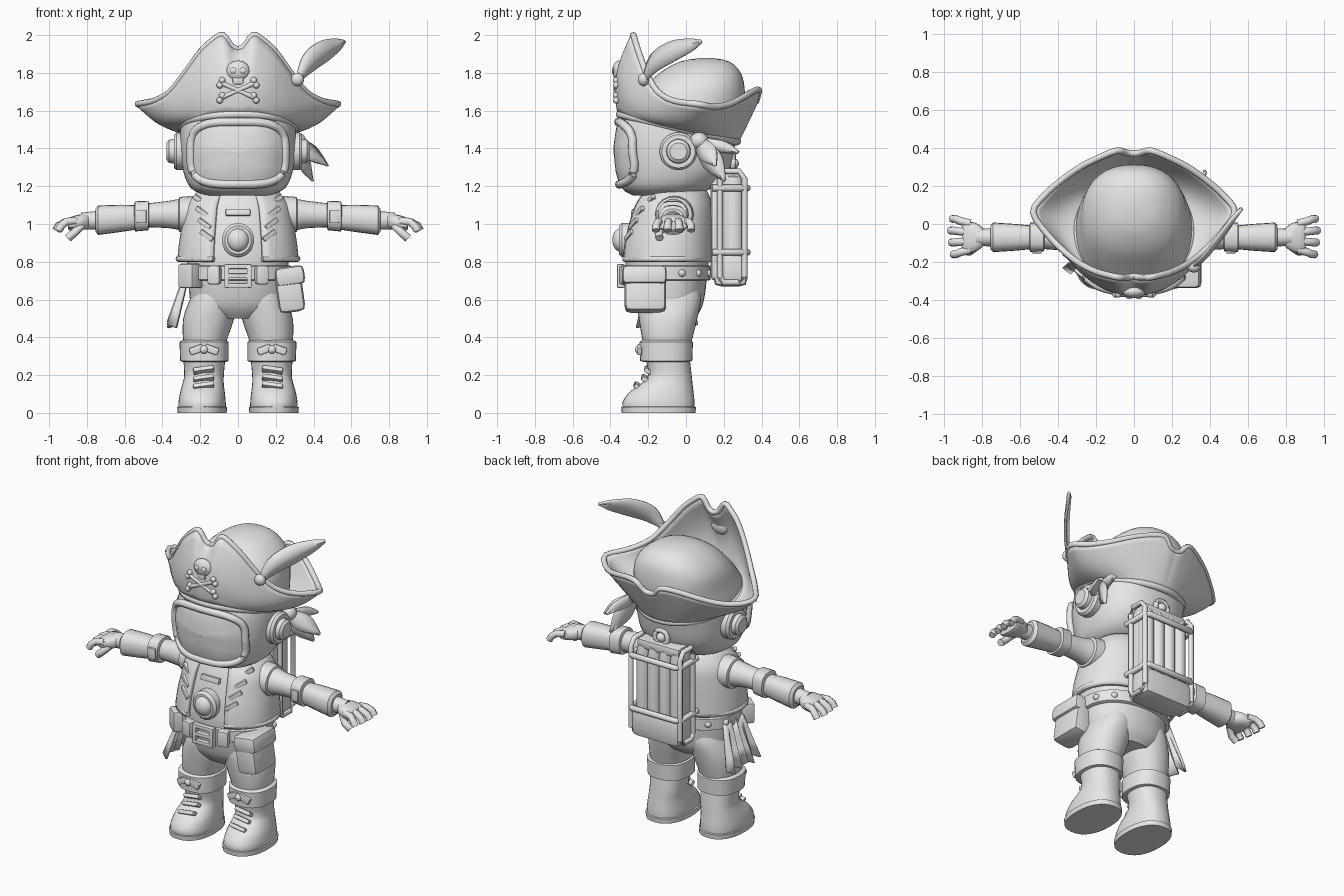
import bpy, bmesh, math
from mathutils import Vector, Euler
from math import sin, cos, pi, radians

if "Cube" in bpy.data.objects:
    bpy.data.objects.remove(bpy.data.objects["Cube"])

grey = bpy.data.materials.new("plain grey")
grey.diffuse_color = (0.8, 0.8, 0.8, 1)
grey.use_nodes = True
grey.node_tree.nodes["Principled BSDF"].inputs["Base Color"].default_value = grey.diffuse_color


def finish(name, bm, angle=35, solid=0):
    bmesh.ops.recalc_face_normals(bm, faces=bm.faces)
    me = bpy.data.meshes.new(name)
    bm.to_mesh(me)
    bm.free()
    ob = bpy.data.objects.new(name, me)
    bpy.context.collection.objects.link(ob)
    me.materials.append(grey)
    if solid:
        m = ob.modifiers.new("thickness", 'SOLIDIFY')
        m.thickness, m.offset = solid, 0
    bpy.ops.object.select_all(action='DESELECT')
    ob.select_set(True)
    bpy.context.view_layer.objects.active = ob
    bpy.ops.object.shade_smooth_by_angle(angle=radians(angle))
    return ob


def spline(pts, k):
    """Catmull-Rom through tuples, k steps per span."""
    P = [Vector(p) for p in pts]
    out = []
    for i in range(len(P) - 1):
        a, b, c, d = P[max(i - 1, 0)], P[i], P[i + 1], P[min(i + 2, len(P) - 1)]
        for j in range(k):
            t = j / k
            out.append(b + (c - a) * (t / 2) + (a * 2 - b * 5 + c * 4 - d) * (t * t / 2)
                       + (b * 3 - a - c * 3 + d) * (t ** 3 / 2))
    return out + [P[-1]]


def sheet(name, rows, closed=False, caps=False, solid=0, angle=35):
    """Skin rows of points that all have the same length."""
    bm = bmesh.new()
    V = [[bm.verts.new(p) for p in r] for r in rows]
    n = len(V[0])
    for a, b in zip(V, V[1:]):
        for i in range(n if closed else n - 1):
            j = (i + 1) % n
            bm.faces.new((a[i], a[j], b[j], b[i]))
    if caps:
        bm.faces.new(V[0])
        bm.faces.new(V[-1])
    return finish(name, bm, angle, solid)


def sup(a, p):
    c, s = cos(a), sin(a)
    return math.copysign(abs(c) ** (2 / p), c), math.copysign(abs(s) ** (2 / p), s)


def loft(name, rings, p=2.0, n=32, k=3, axis='Z', side=1, gap=None, solid=0, angle=35):
    """Rings are (height, centre a, centre b, radius a, radius b)."""
    rows = []
    R = spline(rings, k) if k > 1 else rings
    for h, ca, cb, ra, rb in R:
        row = []
        for i in range(n):
            a = 2 * pi * i / n if gap is None else -pi / 2 + gap + (2 * pi - 2 * gap) * i / (n - 1)
            u, v = sup(a, p)
            u, v = ca + ra * u, cb + rb * v
            row.append((side * u, v, h) if axis == 'Z' else (side * h, u, v) if axis == 'X' else (u, h, v))
        rows.append(row)
    return sheet(name, rows, gap is None, gap is None, solid, angle)


def surf(rings, p, x, z):
    """Front y of a lofted body at x, z."""
    for a, b in zip(rings, rings[1:]):
        if a[0] <= z <= b[0]:
            t = (z - a[0]) / (b[0] - a[0])
            _, _, cy, rx, ry = [u + (v - u) * t for u, v in zip(a, b)]
            return cy - ry * max(0, 1 - min(1, abs(x / rx)) ** p) ** (1 / p)
    return 0


def tube(name, pts, r, closed=False, n=8):
    P = [Vector(p) for p in pts]
    rows = []
    for i, p in enumerate(P):
        a = P[i - 1] if closed or i else p
        b = P[(i + 1) % len(P)] if closed or i < len(P) - 1 else p
        d = (b - a).normalized()
        u = d.cross(Vector((0, 0, 1)) if abs(d.z) < 0.9 else Vector((0, 1, 0))).normalized()
        w = d.cross(u)
        rows.append([p + (u * cos(2 * pi * j / n) + w * sin(2 * pi * j / n)) * r for j in range(n)])
    if closed:
        rows.append(rows[0])
    return sheet(name, rows, True, not closed, angle=50)


def box(name, loc, size, rot=(0, 0, 0), bevel=0.015):
    bm = bmesh.new()
    bmesh.ops.create_cube(bm, size=1)
    bmesh.ops.scale(bm, vec=size, verts=bm.verts)
    bmesh.ops.bevel(bm, geom=bm.edges[:], offset=bevel, segments=2, affect='EDGES', profile=0.6)
    ob = finish(name, bm)
    ob.location, ob.rotation_euler = loc, Euler([radians(a) for a in rot])
    return ob


def ball(name, loc, size):
    bm = bmesh.new()
    bmesh.ops.create_uvsphere(bm, u_segments=24, v_segments=14, radius=1)
    bmesh.ops.scale(bm, vec=size, verts=bm.verts)
    bmesh.ops.translate(bm, vec=loc, verts=bm.verts)
    return finish(name, bm, 60)


def leaf(name, path, widths, across, solid=0.015):
    """Flat blade along a path, slightly creased along its middle."""
    A = Vector(across).normalized()
    C = spline([tuple(p) + (w,) for p, w in zip(path, widths)], 4)
    return sheet(name, [[c.xyz - A * c[3], c.xyz + Vector((0.006, -0.008, 0)), c.xyz + A * c[3]] for c in C], solid=solid)


# helmet, visor and earpieces
HELM = [(1.15, 0, -.13, .17, .15), (1.19, 0, -.1, .25, .24), (1.28, 0, -.07, .29, .295), (1.4, 0, -.06, .305, .318),
        (1.52, 0, -.04, .305, .32), (1.62, 0, 0, .285, .31), (1.72, 0, .045, .265, .265), (1.8, 0, .075, .21, .215),
        (1.86, 0, .1, .12, .13), (1.88, 0, .11, .02, .02)]
loft("helmet", HELM, 2.3, 48, angle=60)


def visor_ring(f, lift):
    pts = []
    for i in range(48):
        u, v = sup(2 * pi * i / 48, 3.6)
        x, z = .25 * f * u, 1.375 + .165 * f * v
        pts.append((x, surf(HELM, 2.5, x, z) - lift, z))
    return pts


sheet("visor_glass", [visor_ring(f, .008) for f in (.02, .3, .6, .8, .97)], closed=True, angle=60)
tube("visor_frame", visor_ring(1, .008), .023, True)
for s in (-1, 1):
    loft("earpiece_base", [(.27, -.04, 1.385, .1, .1), (.325, -.04, 1.385, .1, .1), (.34, -.04, 1.385, .088, .088)], k=1, axis='X', side=s)
    loft("earpiece_cap", [(.33, -.04, 1.385, .066, .066), (.365, -.04, 1.385, .062, .062), (.378, -.04, 1.385, .045, .045)], k=1, axis='X', side=s)

# cocked hat
half = spline([(0, -.275, 1.925), (.035, -.28, 1.94), (.08, -.28, 2.0), (.13, -.27, 1.975), (.2, -.25, 1.91),
               (.28, -.21, 1.8), (.36, -.15, 1.70), (.45, -.06, 1.65), (.53, .06, 1.635), (.47, .15, 1.62), (.38, .23, 1.635),
               (.28, .3, 1.67), (.18, .35, 1.7), (.09, .385, 1.71), (.04, .375, 1.66), (0, .37, 1.65)], 3)
rim = half + [Vector((-p.x, p.y, p.z)) for p in reversed(half[1:-1])]


def hat_row(t):
    row = []
    for p in rim:
        a = math.atan2((p.y - .05) * 1.35, p.x)
        y = -.04 + .31 * sin(a)
        q = Vector((.3 * cos(a), y, 1.5 - .23 * y)).lerp(p, t)
        q.y -= .045 * sin(pi * t) * max(0, -sin(a))
        q.z -= .03 * sin(pi * t) * abs(cos(a))
        row.append(q)
    return row


sheet("hat_brim", [hat_row(i / 8) for i in range(9)], closed=True, solid=.024, angle=50)
tube("hat_trim", rim, .017, True)
tube("hat_band", hat_row(0), .022, True)

# skull and crossed bones badge
ball("skull", (0, -.355, 1.81), (.062, .035, .055))
box("skull_jaw", (0, -.365, 1.76), (.06, .035, .045))
for s in (-1, 1):
    ball("skull_eye_ridge", (s * .025, -.385, 1.812), (.018, .008, .016))
    tube("crossed_bone", [(-s * .085, -.37, 1.67), (s * .085, -.37, 1.745)], .013)
    for e in (-1, 1):
        for d in (-.013, .013):
            ball("bone_knob", (s * e * .09 - s * e * d * .5, -.37, 1.7075 + e * .04 + d), (.017, .017, .017))

# feather with button
ball("feather_button", (.315, -.225, 1.765), (.035, .03, .035))
leaf("feather", [(.31, -.22, 1.76), (.37, -.17, 1.85), (.45, -.07, 1.915), (.52, .03, 1.95), (.56, .085, 1.965)],
     [.012, .05, .058, .035, .004], (.45, .3, -.75))

# knotted scarf tails
ball("scarf_knot", (.31, .07, 1.44), (.05, .05, .045))
for tip, w in (((.47, .16, 1.31), .055), ((.39, .21, 1.23), .06), ((.37, .28, 1.38), .045)):
    b = Vector((.31, .07, 1.44))
    leaf("scarf_tail", [b, b.lerp(Vector(tip), .5), tip], [.025, w, .004], (.3, .7, .55))

# torso and open jacket
TORSO = [(.74, 0, -.1, .26, .215), (.82, 0, -.1, .27, .22), (.95, 0, -.095, .255, .21), (1.1, 0, -.075, .24, .185), (1.19, 0, -.06, .19, .15)]
JACKET = [(.8, 0, -.1, .31, .24), (.9, 0, -.095, .3, .235), (1.02, 0, -.08, .28, .22), (1.1, 0, -.07, .26, .2), (1.17, 0, -.06, .2, .16)]
loft("shirt", TORSO, 2.3)
loft("jacket", JACKET, 2.2, 40, gap=.4, solid=.025)
tube("jacket_hem", [(.315 * cos(a), -.1 + .245 * sin(a), .815) for a in [-pi / 2 + .42 + i * (2 * pi - .84) / 32 for i in range(33)]], .016)
loft("collar", [(1.13, 0, -.06, .22, .18), (1.19, 0, -.06, .2, .165)], k=1)
for s in (-1, 1):
    for i in range(4):
        x, z = s * (.2 - .012 * i), 1.125 - .062 * i
        box("jacket_tab", (x, surf(JACKET, 2.2, x, z) - .012, z), (.085, .025, .026), (0, -s * 32, s * 28), .006)

# chest lamp and plate
loft("chest_lamp_ring", [(-.28, 0, .915, .085, .09), (-.34, 0, .915, .085, .09), (-.355, 0, .915, .07, .075)], k=1, axis='Y')
ball("chest_lamp", (0, -.345, .915), (.058, .045, .062))
box("chest_plate", (0, -.275, 1.06), (.13, .03, .035), (-12, 0, 0), .006)

# belt, buckle and pouches
loft("hips", [(.5, 0, -.085, .14, .13), (.56, 0, -.09, .24, .175), (.66, 0, -.095, .26, .2), (.78, 0, -.1, .265, .215)], 2.2)
loft("belt", [(.7, 0, -.1, .275, .222), (.705, 0, -.1, .285, .23), (.775, 0, -.1, .285, .23), (.78, 0, -.1, .275, .222)], 2.2, k=1)
for z in (.675, .725, .775):
    box("buckle_bar", (0, -.345, z), (.14, .035, .024), bevel=.006)
for s in (-1, 1):
    box("buckle_side", (s * .06, -.345, .725), (.025, .04, .125), bevel=.006)
    box("belt_pouch", (s * .125, -.325, .73), (.07, .05, .1), (0, 0, s * 14))
box("side_case", (-.25, -.24, .725), (.1, .1, .13), (0, 0, -40))
for a in (20, 45, 70, 110, 135, 160):
    r = radians(a)
    ball("belt_stud", (.285 * cos(r), -.1 + .23 * sin(r), .74), (.02, .02, .02))
box("hip_bag", (.275, -.215, .64), (.14, .22, .215), (0, -8, 0), .035)
box("hip_bag_flap", (.275, -.22, .725), (.155, .235, .1), (0, -8, 0), .03)

# pleated sash hanging at the hip
sheet("hip_sash", [[(-.27 - .08 * t - .016 * (1 if i % 2 else -1) * (.3 + t), -.1 + (i / 10 - .5) * (.2 + .12 * t), .72 - .27 * t + .015 * (i % 3))
                    for i in range(11)] for t in (0, .33, .66, 1)], solid=.014, angle=20)

for s in (-1, 1):
    # arm, cuffs and hand
    loft("sleeve", [(.18, -.06, 1.05, .1, .1), (.28, -.065, 1.05, .088, .088), (.37, -.07, 1.05, .07, .072), (.5, -.07, 1.045, .06, .062)], axis='X', side=s, n=20)
    loft("shoulder_cuff", [(.23, -.06, 1.05, .105, .1), (.31, -.065, 1.05, .098, .093), (.315, -.065, 1.05, .08, .08)], k=1, axis='X', side=s, n=20)
    loft("elbow_band", [(.47, -.07, 1.045, .06, .06), (.475, -.07, 1.045, .074, .078), (.545, -.07, 1.04, .078, .08), (.55, -.07, 1.04, .06, .06)], 2.8, k=1, axis='X', side=s, n=20)
    box("elbow_clasp", (s * .51, -.145, 1.04), (.05, .02, .07), bevel=.006)
    loft("gauntlet", [(.54, -.07, 1.035, .062, .065), (.62, -.07, 1.03, .07, .072), (.74, -.07, 1.02, .078, .078), (.755, -.07, 1.02, .06, .06)], 2.4, k=1, axis='X', side=s, n=20)
    loft("wrist", [(.74, -.07, 1.02, .048, .05), (.83, -.07, 1.015, .045, .045)], k=1, axis='X', side=s, n=16)
    loft("palm", [(.79, -.07, 1.015, .045, .035), (.83, -.07, 1.01, .075, .042), (.89, -.07, 1.0, .085, .035), (.9, -.07, 1.0, .07, .02)], 2.6, axis='X', side=s, n=16)
    for i in range(4):
        y = .002 - i * .046
        out = (-.07 - y) * -.35
        end = (.955, .965, .96, .95)[i]
        tube("finger", [(s * .86, y, 1.015), (s * .91, y + out * .5, 1.012), (s * (end - .015), y + out, .99), (s * end, y + out, .965)], .021)
    tube("thumb", [(s * .83, -.12, .99), (s * .865, -.145, .955), (s * .9, -.14, .925)], .022)

    # trouser leg
    loft("trouser_leg", [(.3, .17, -.1, .1, .11), (.38, .175, -.1, .115, .13), (.5, .155, -.095, .135, .155), (.6, .13, -.09, .125, .17), (.66, .12, -.09, .11, .16)], 2.2, side=s)
    # boot with cuff, sole, straps and flap
    loft("boot", [(.02, .19, -.145, .125, .19), (.06, .19, -.145, .125, .19), (.11, .188, -.13, .118, .17), (.15, .185, -.105, .11, .14),
                  (.2, .18, -.085, .105, .115), (.3, .178, -.1, .112, .118)], 2.3, side=s)
    loft("boot_sole", [(0, .19, -.145, .13, .195), (.03, .19, -.145, .132, .198), (.035, .19, -.145, .12, .185)], 2.3, k=1, side=s)
    loft("boot_cuff", [(.27, .178, -.105, .115, .12), (.275, .178, -.105, .128, .138), (.375, .18, -.105, .13, .142), (.385, .18, -.105, .115, .125)], 2.4, k=1, side=s)
    for i, (y, z) in enumerate(((-.262, .14), (-.222, .18), (-.208, .225))):
        box("boot_strap", (s * .182, y + .01, z), (.11, .05, .025), (-30, s * 8, 0), .008)
    for d in (-1, 1):
        box("cuff_bow", (s * .18 + d * .04, -.245, .335), (.075, .025, .04), (0, d * 20, 0), .008)
    ball("cuff_knot", (s * .18, -.25, .335), (.022, .02, .022))

# tank backpack
box("pack_body", (0, .19, .98), (.32, .12, .56), bevel=.03)
box("pack_base", (0, .235, .755), (.34, .18, .17), bevel=.04)
for x in (-.12, -.04, .04, .12):
    loft("pack_tank", [(.76, x, .25, .044, .055), (1.2, x, .25, .044, .055), (1.25, x, .25, .036, .045), (1.27, x, .25, .015, .02)], k=1, n=16)
for z in (.85, 1.19):
    tube("pack_rail", [(-.175, .14, z), (-.175, .31, z), (-.155, .325, z), (.155, .325, z), (.175, .31, z), (.175, .14, z)], .018)
for s in (-1, 1):
    tube("pack_frame", [(s * .175, .18, .72), (s * .175, .2, .69), (s * .175, .28, .69), (s * .175, .31, .72), (s * .175, .31, 1.24),
                        (s * .175, .28, 1.28), (s * .175, .2, 1.28), (s * .175, .18, 1.24)], .016, True)
box("pack_lid", (0, .22, 1.26), (.3, .14, .06), bevel=.02)
tube("pack_handle", [(.045 * cos(i * pi / 8), .25, 1.32 + .045 * sin(i * pi / 8)) for i in range(16)], .016, True)
ball("pack_valve", (0, .25, 1.32), (.03, .03, .03))
